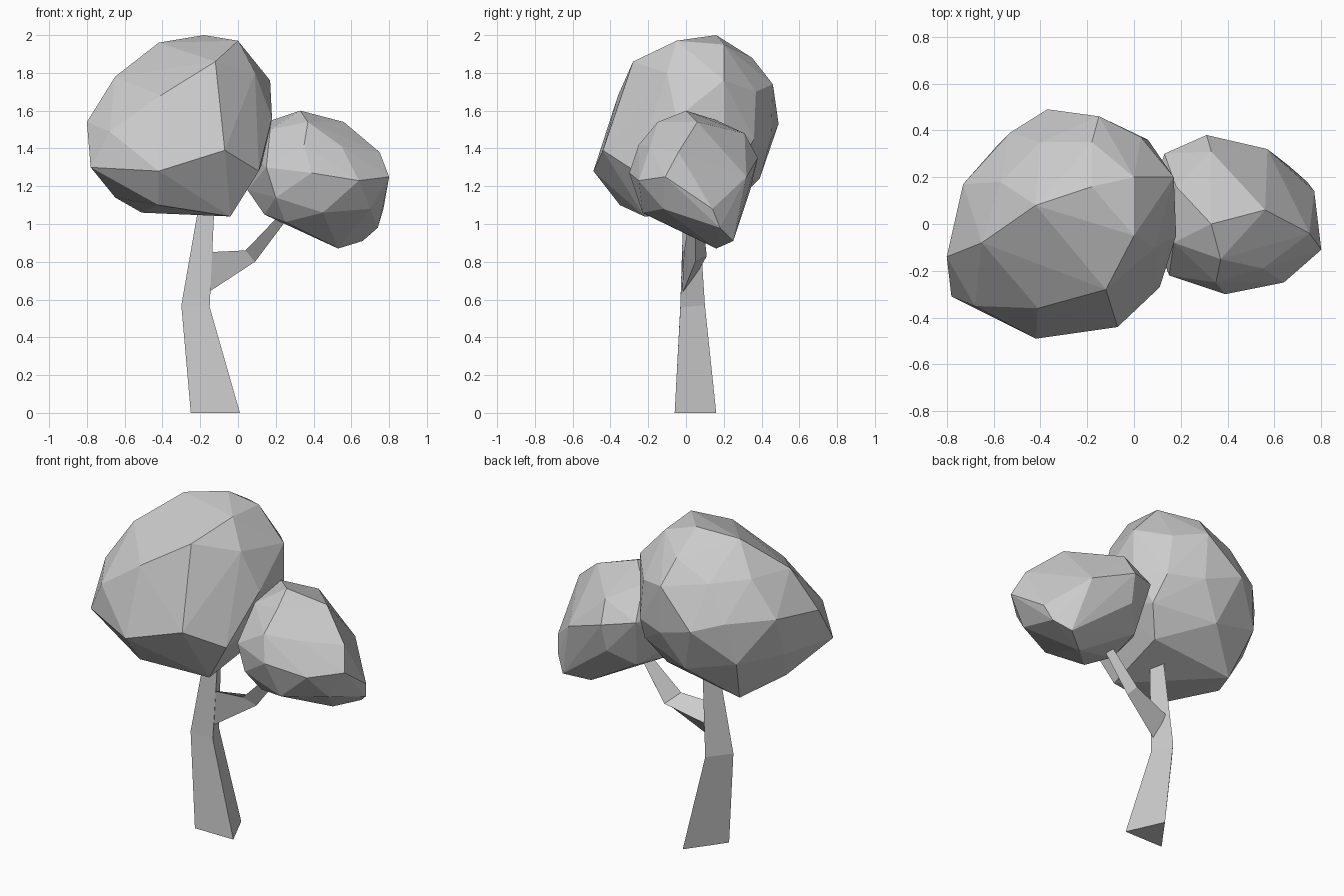
import bpy, bmesh


def finish(name, bm):
    bmesh.ops.recalc_face_normals(bm, faces=bm.faces)
    mesh = bpy.data.meshes.new(name)
    bm.to_mesh(mesh)
    bm.free()
    bpy.context.collection.objects.link(bpy.data.objects.new(name, mesh))


def loft(name, rings):
    """Skin a chain of three-cornered sections and cap both ends."""
    bm = bmesh.new()
    loops = [[bm.verts.new(p) for p in ring] for ring in rings]
    for a, b in zip(loops, loops[1:]):
        for i in range(3):
            j = (i + 1) % 3
            bm.faces.new((a[i], a[j], b[j], b[i]))
    bm.faces.new(loops[0])
    bm.faces.new(loops[-1])
    finish(name, bm)


def foliage(name, corners):
    """Faceted leaf mass: the convex hull stretched over a few corners."""
    bm = bmesh.new()
    for p in corners:
        bm.verts.new(p)
    hull = bmesh.ops.convex_hull(bm, input=bm.verts)
    inside = [v for v in hull["geom_interior"] if isinstance(v, bmesh.types.BMVert)]
    bmesh.ops.delete(bm, geom=inside, context='VERTS')
    finish(name, bm)


# Trunk: bent, tapering, three-sided
loft("trunk", [
    [(-.25, -.06, 0), (.01, -.06, 0), (-.09, .16, 0)],
    [(-.30, -.03, .57), (-.15, -.03, .56), (-.20, .10, .57)],
    [(-.19, -.01, 1.2), (-.12, -.01, 1.2), (-.15, .06, 1.2)],
])

# Side branch
loft("branch", [
    [(-.17, -.02, .63), (-.17, -.02, .85), (-.17, .07, .76)],
    [(.09, .05, .80), (.04, -.01, .86), (.07, .11, .83)],
    [(.30, .05, 1.08), (.27, .03, 1.10), (.28, .08, 1.10)],
])

# Large crown: leans forward and to the left
foliage("large_crown", [
    # front, from the lower rim up
    (-.42, -.35, 1.10), (-.04, -.22, 1.04), (-.42, -.49, 1.28),
    (-.07, -.44, 1.39), (.11, -.27, 1.28), (-.78, -.31, 1.30),
    (-.68, -.35, 1.49), (-.41, -.36, 1.68), (-.12, -.28, 1.86),
    # left and right flanks
    (-.80, -.14, 1.54), (-.65, -.08, 1.78), (-.73, .17, 1.58),
    (.18, -.05, 1.56), (.09, -.10, 1.80), (.17, .20, 1.76),
    (.14, .02, 1.35), (.17, .20, 1.53),
    # top
    (-.42, .08, 1.96), (0, -.05, 1.97), (-.18, .16, 2.0), (0, .20, 1.95),
    # back
    (.03, .37, 1.70), (-.18, .35, 1.88), (-.15, .46, 1.74), (-.37, .49, 1.53),
    (-.53, .39, 1.58), (-.14, .45, 1.45), (.06, .36, 1.45), (.09, .27, 1.29),
    (-.57, .18, 1.79), (-.40, .35, 1.78), (-.58, .34, 1.33), (-.27, .39, 1.24),
    # underside
    (-.51, .21, 1.06), (-.65, -.04, 1.14), (0, .18, 1.13), (-.72, .08, 1.33),
])

# Small crown: leans back and to the right
foliage("small_crown", [
    # front
    (.25, -.13, 1.01), (.45, -.23, 1.06), (.70, -.12, 1.08),
    (.39, -.30, 1.27), (.64, -.25, 1.23), (.15, -.22, 1.30),
    (.35, -.25, 1.42), (.37, -.15, 1.54), (.55, -.19, 1.41), (.20, -.22, 1.14),
    # flanks and top
    (.80, -.11, 1.25), (.75, -.04, 1.38), (.77, .14, 1.08),
    (.33, 0, 1.60), (.56, .06, 1.54), (.18, .16, 1.55), (.17, -.08, 1.50),
    # back
    (.57, .32, 1.25), (.33, .31, 1.48), (.31, .38, 1.35), (.13, .30, 1.38),
    (.30, .34, 1.18), (.48, .29, 1.05), (.18, .22, 1.08),
    # underside and hidden left side
    (.53, .16, .87), (.66, .25, .91), (.74, .18, .98), (.14, -.02, 1.05),
    (.05, .05, 1.18), (.06, .08, 1.38),
])
